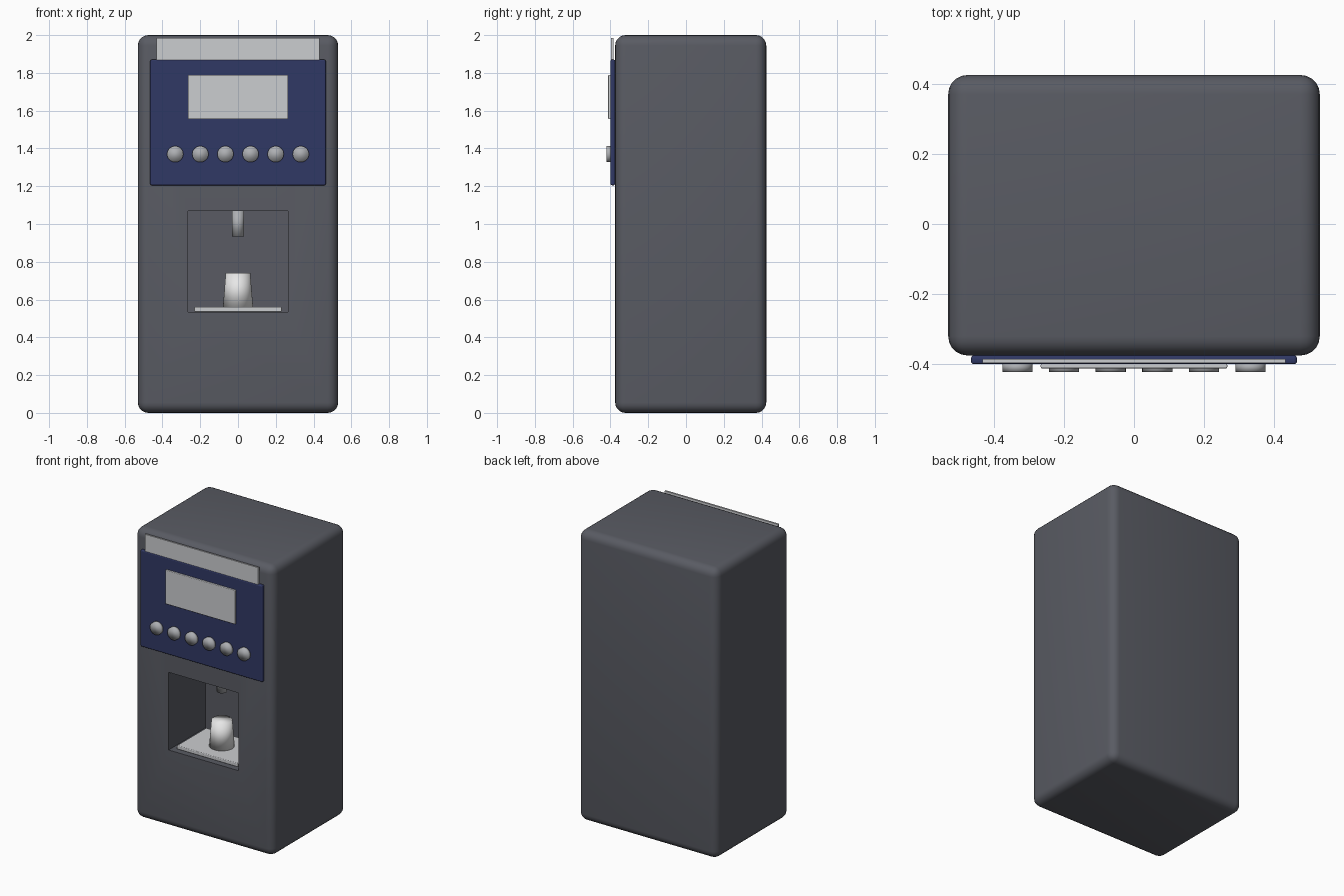
import bpy
from math import radians

cube = bpy.data.objects.get("Cube")
if cube:
    bpy.data.objects.remove(cube, do_unlink=True)


def material(name, rgb):
    m = bpy.data.materials.new(name)
    m.use_nodes = True
    m.diffuse_color = (*rgb, 1)
    m.node_tree.nodes["Principled BSDF"].inputs["Base Color"].default_value = (*rgb, 1)
    return m


charcoal = material("charcoal", (0.10, 0.105, 0.125))
navy = material("navy", (0.03, 0.04, 0.13))
light_grey = material("light grey", (0.6, 0.61, 0.63))
steel = material("steel grey", (0.42, 0.43, 0.45))
white = material("cup white", (0.8, 0.8, 0.8))


def finish(obj, name, mat):
    obj.name = name
    obj.data.materials.append(mat)
    return obj


def box(name, x, y, z, mat, bevel=0, segments=3):
    """Box spanning the given (low, high) ranges, with rounded edges."""
    spans = (x, y, z)
    bpy.ops.mesh.primitive_cube_add(size=1, location=[(a + b) / 2 for a, b in spans])
    obj = bpy.context.object
    obj.scale = [b - a for a, b in spans]
    bpy.ops.object.transform_apply(location=False, rotation=False, scale=True)
    if bevel:
        mod = obj.modifiers.new("rounding", "BEVEL")
        mod.width = bevel
        mod.segments = segments
    return finish(obj, name, mat)


def cone(name, location, r1, r2, depth, mat, sides=32, tilt=0):
    bpy.ops.mesh.primitive_cone_add(vertices=sides, radius1=r1, radius2=r2, depth=depth,
                                    location=location, rotation=(tilt, 0, 0))
    return finish(bpy.context.object, name, mat)


FRONT = -0.375

# Cabinet with the dispensing niche cut into its front
body = box("cabinet", (-0.53, 0.53), (FRONT, 0.425), (0, 2), charcoal, 0.055, 5)
cutter = box("niche_cutter", (-0.266, 0.266), (FRONT - 0.2, FRONT + 0.4), (0.535, 1.07), charcoal)
cutter.hide_render = True
cutter.hide_set(True)
cut = body.modifiers.new("niche", "BOOLEAN")
cut.object = cutter
cut.solver = "EXACT"
body.data.shade_smooth()

# Control panel, header strip and display
box("control_panel", (-0.465, 0.465), (FRONT - 0.025, FRONT), (1.205, 1.87), navy, 0.008)
box("header_strip", (-0.432, 0.432), (-0.397, -0.385), (1.86, 1.985), light_grey)
box("display", (-0.266, 0.266), (-0.412, -0.398), (1.555, 1.79), light_grey, 0.004)

# Row of round buttons
for i in range(6):
    button = cone(f"button_{i + 1}", ((i - 2.5) * 0.133, -0.409, 1.37), 0.043, 0.043, 0.026,
                  steel, tilt=radians(90))
    button.data.shade_smooth()

# Spout, drip tray and cup inside the niche
MID = FRONT + 0.2
spout = cone("spout", (0, MID, 1.005), 0.033, 0.033, 0.14, steel)
spout.data.shade_smooth()
box("drip_tray", (-0.232, 0.232), (MID - 0.16, MID + 0.16), (0.535, 0.56), light_grey, 0.005)
cup = cone("cup", (0, MID, 0.65), 0.08, 0.065, 0.18, white)
cup.data.shade_smooth()
